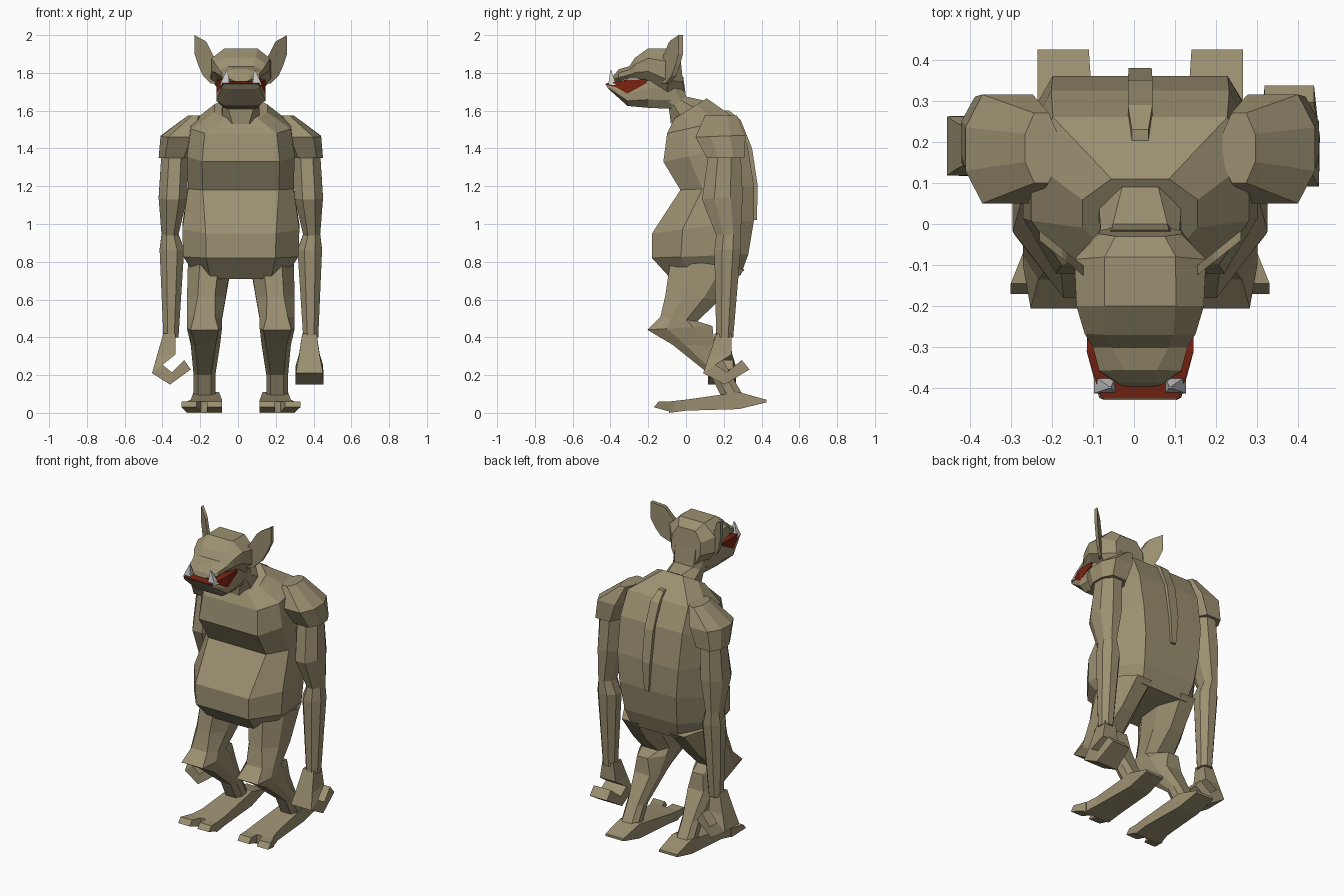
import bpy, bmesh

C = 0.015  # body centre line


def mat(name, rgb):
    m = bpy.data.materials.new(name)
    m.diffuse_color = (*rgb, 1)
    return m


SKIN = mat("khaki_skin", (0.33, 0.28, 0.165))
RED = mat("mouth_red", (0.19, 0.017, 0.006))
BONE = mat("pale_bone", (0.6, 0.6, 0.6))


def ring(x0, x1, f, b, kf=0.28, kb=None):
    """Slanted section from front (y,z) to back (y,z) with cut corners."""
    kb = kf if kb is None else kb
    w = x1 - x0

    def p(x, t):
        return (x, f[0] + (b[0] - f[0]) * t, f[1] + (b[1] - f[1]) * t)
    if kf == 0:
        return [p(x0, 0), p(x1, 0), p(x1, 1), p(x0, 1)]
    return [p(x0 + kf * w, 0), p(x1 - kf * w, 0), p(x1, .3), p(x1, .7),
            p(x1 - kb * w, 1), p(x0 + kb * w, 1), p(x0, .7), p(x0, .3)]


def loft(name, rings, material=SKIN, fn=None):
    bm = bmesh.new()
    fn = fn or (lambda x, y, z: (x + C, y, z))
    vs = [[bm.verts.new(fn(*p)) for p in r] for r in rings]
    n = len(vs[0])
    for a, b in zip(vs, vs[1:]):
        for i in range(n):
            j = (i + 1) % n
            bm.faces.new((a[i], a[j], b[j], b[i]))
    bm.faces.new(vs[0])
    bm.faces.new(vs[-1])
    bmesh.ops.recalc_face_normals(bm, faces=bm.faces)
    me = bpy.data.meshes.new(name)
    bm.to_mesh(me)
    bm.free()
    me.materials.append(material)
    ob = bpy.data.objects.new(name, me)
    bpy.context.collection.objects.link(ob)
    return ob


def both(name, rings, material=SKIN):
    for side, s in (("right", 1), ("left", -1)):
        loft(f"{name}_{side}", rings, material,
             lambda x, y, z, s=s: (s * x + C, y, z))


def sym(hw, f, b, kf=0.28, kb=None):
    return ring(-hw, hw, f, b, kf, kb)


# Torso with pot belly and hunched back
loft("torso", [
    sym(.23, (-.08, .71), (.29, .73), .15),
    sym(.305, (-.18, .82), (.33, .84), .2),
    sym(.31, (-.18, .95), (.36, 1.02), .2, .18),
    sym(.28, (-.03, 1.18), (.36, 1.2), .14, .12),
    sym(.285, (-.12, 1.33), (.325, 1.42), .14, .12),
    sym(.265, (-.10, 1.48), (.26, 1.56), .14, .1),
    sym(.14, (-.06, 1.56), (.11, 1.665), .18, .25)])

# Spine ridge
loft("spine_ridge", [sym(w, (y - .07, z), (y, z), 0) for w, y, z in (
    (.02, .23, 1.6), (.03, .29, 1.55), (.03, .35, 1.4),
    (.028, .38, 1.2), (.015, .375, 1.02))])

# Shoulders, arms
both("shoulder", [
    ring(.20, .28, (.10, 1.575), (.27, 1.575)),
    ring(.22, .425, (.05, 1.46), (.315, 1.47), .2),
    ring(.27, .435, (.11, 1.35), (.31, 1.35), .2)])
both("arm", [
    ring(.275, .42, (.12, 1.38), (.29, 1.38)),
    ring(.285, .435, (.085, 1.13), (.30, 1.15)),
    ring(.33, .42, (.16, .94), (.29, .95)),
    ring(.30, .43, (.15, .86), (.29, .87)),
    ring(.33, .41, (.16, .4), (.25, .4))])

# Curled hands: one faces sideways, the other forward
HAND = [ring(-d, d, o, i, 0) for d, o, i in (
    (.038, (-.035, .42), (.03, .42)), (.055, (-.07, .3), (.03, .31)),
    (.072, (-.095, .21), (-.04, .255)), (.074, (0, .15), (.01, .215)),
    (.06, (.11, .23), (.075, .28)))]
loft("hand_right", HAND, SKIN, lambda x, y, z: (.378 + x, .205 + 1.2 * y, z))
loft("hand_left", HAND, SKIN, lambda x, y, z: (-.36 + y, .19 + x, z))

# Bent legs
both("leg", [
    ring(.05, .28, (-.08, .82), (.31, .76)),
    ring(.08, .285, (-.11, .62), (.18, .6)),
    ring(.10, .285, (-.135, .51), (.06, .485), .2),
    ring(.10, .285, (-.205, .44), (.14, .46), .1, .3),
    ring(.11, .265, (-.07, .36), (.15, .36), .15),
    ring(.135, .25, (.13, .2), (.24, .2), .2),
    ring(.135, .25, (.19, .08), (.31, .08), .2)])

# Feet with long heels and two toes
both("foot", [
    ring(.125, .25, (.425, .055), (.425, .07), 0),
    ring(.115, .25, (.28, .02), (.28, .11), 0),
    ring(.10, .265, (0, .012), (0, .07), 0),
    ring(.10, .285, (-.09, 0), (-.09, .06), 0)])
for name, a, b, shift in (("inner_toe", .10, .18, 0), ("outer_toe", .205, .285, .03)):
    both(name, [ring(a, b, (-.07, .002), (-.07, .06), 0),
                ring(a + shift, b + shift, (-.17, .03), (-.145, .06), 0)])

# Neck and head
loft("neck", [
    sym(.10, (-.08, 1.53), (.09, 1.655)),
    sym(.095, (-.09, 1.61), (0, 1.675), .15),
    sym(.10, (-.2, 1.63), (-.015, 1.78), .15)])
loft("upper_head", [
    sym(.05, (-.395, 1.755), (-.385, 1.785), .2),
    sym(.10, (-.36, 1.755), (-.355, 1.82), .1, .3),
    sym(.115, (-.30, 1.77), (-.30, 1.835), .1, .2),
    sym(.135, (-.26, 1.77), (-.27, 1.88), .1, .2),
    sym(.155, (-.2, 1.755), (-.2, 1.93), .15, .22),
    sym(.16, (-.10, 1.69), (-.08, 1.93), .2, .23),
    sym(.10, (-.01, 1.69), (-.03, 1.89), .15, .2)])
loft("lower_jaw", [
    sym(.10, (-.41, 1.715), (-.428, 1.74), .12, .06),
    sym(.13, (-.31, 1.625), (-.31, 1.715), .16, .02),
    sym(.125, (-.2, 1.615), (-.2, 1.76), .14, .02),
    sym(.10, (-.08, 1.61), (-.08, 1.76), .12, .05)])
loft("mouth", [
    sym(.095, (-.424, 1.735), (-.424, 1.744), 0),
    sym(.13, (-.31, 1.69), (-.31, 1.765), 0),
    sym(.128, (-.21, 1.745), (-.21, 1.766), 0)], RED)

# Tusks
both("tusk", [ring(.06, .112, (-.412, 1.735), (-.37, 1.735), 0),
              ring(.07, .076, (-.40, 1.815), (-.395, 1.815), 0)], BONE)

# Swept ears: sheared plates, from lobe to tip
EAR = [(.135, .16, 1.745), (.125, .20, 1.785), (.115, .225, 1.84),
       (.15, .245, 1.9), (.18, .245, 1.96), (.19, .245, 2.0)]
both("ear", [[(x, -.12 + (x - .13) * .8 + t, z - (.03 if z == 2 and x < .2 else 0))
              for x, t in ((a, -.012), (b, -.012), (b, .012), (a, .012))]
             for a, b, z in EAR])
